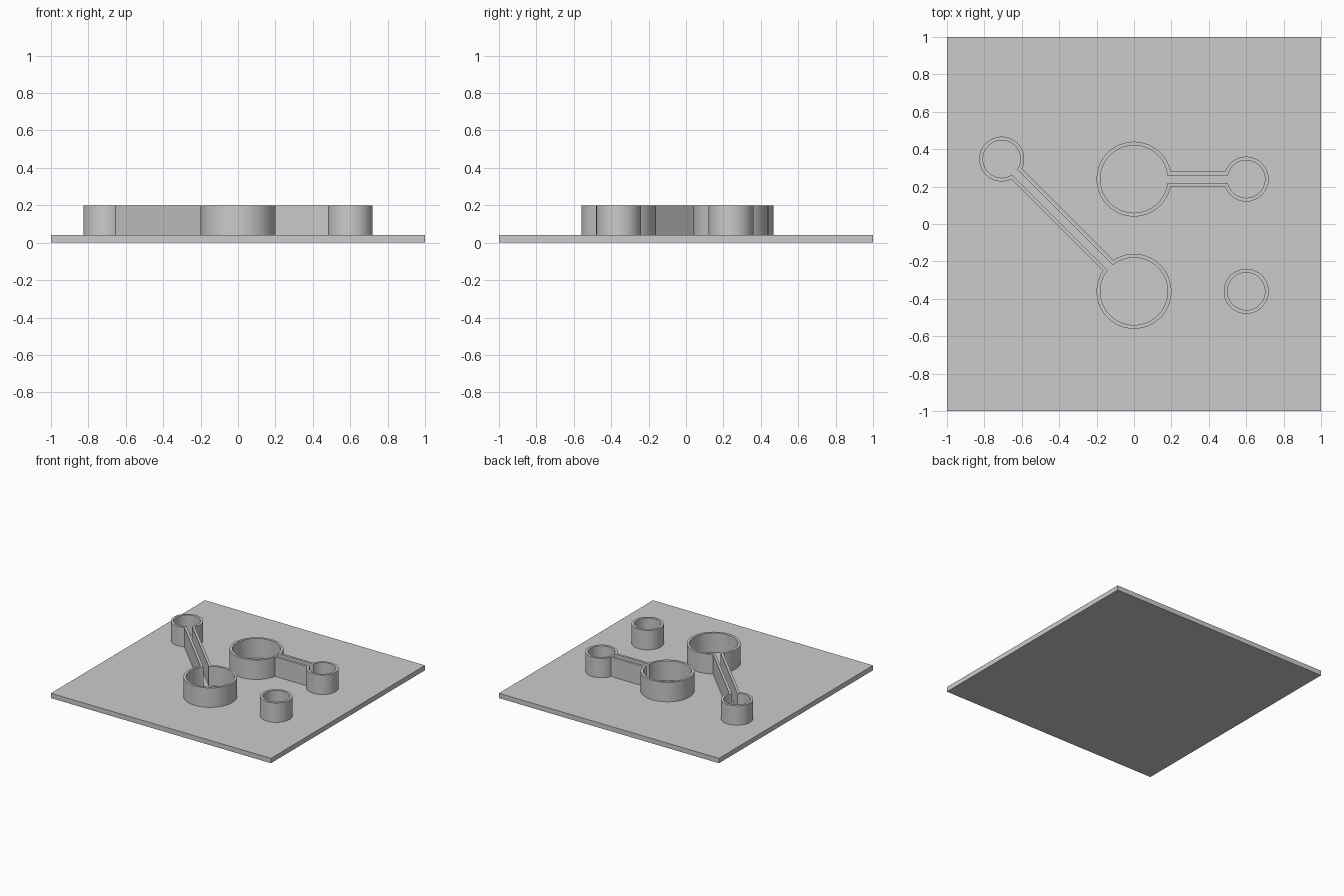
import bpy, bmesh
from math import asin, cos, sin, pi, radians
from mathutils import Matrix, Vector

if "Cube" in bpy.data.objects:
    bpy.data.objects.remove(bpy.data.objects["Cube"], do_unlink=True)

BASE, TOP, WALL = 0.04, 0.2, 0.02
BIG, SMALL, CHANNEL = 0.2, 0.12, 0.04

grey = bpy.data.materials.new("plain grey")
grey.use_nodes = True
colour = (0.6, 0.6, 0.6, 1)
grey.diffuse_color = colour
grey.node_tree.nodes["Principled BSDF"].inputs["Base Color"].default_value = colour


def arc(x, radius, start, end, steps):
    angles = [start + (end - start) * i / steps for i in range(steps + 1)]
    return [Vector((x + radius * cos(a), radius * sin(a), 0)) for a in angles]


def ring_outline(inset):
    return arc(0, SMALL - inset, 0, 2 * pi, 96)[:-1]


def dumbbell_outline(inset, length):
    """Large circle at the origin joined by a straight neck to a small one."""
    big, small, half = BIG - inset, SMALL - inset, CHANNEL - inset
    a, b = asin(half / big), asin(half / small)
    return (arc(0, big, a, 2 * pi - a, 96)
            + arc(length, small, b - pi, pi - b, 80))


def make_object(name, bm):
    bmesh.ops.recalc_face_normals(bm, faces=bm.faces)
    mesh = bpy.data.meshes.new(name)
    bm.to_mesh(mesh)
    bm.free()
    mesh.materials.append(grey)
    obj = bpy.data.objects.new(name, mesh)
    bpy.context.collection.objects.link(obj)
    return obj


def make_wall(name, outer, inner, position, turn=0):
    """Upright wall between two outlines with matching points."""
    bm = bmesh.new()
    place = Matrix.Translation(position) @ Matrix.Rotation(turn, 4, "Z")
    loops = [[bm.verts.new(place @ (p + Vector((0, 0, z)))) for p in line]
             for line, z in ((outer, BASE), (outer, TOP), (inner, TOP), (inner, BASE))]
    count = len(outer)
    for k in range(4):
        low, high = loops[k], loops[(k + 1) % 4]
        for i in range(count):
            j = (i + 1) % count
            bm.faces.new((low[i], low[j], high[j], high[i]))
    obj = make_object(name, bm)
    bpy.ops.object.select_all(action="DESELECT")
    obj.select_set(True)
    bpy.context.view_layer.objects.active = obj
    bpy.ops.object.shade_smooth_by_angle(angle=radians(20))


# Base plate
bm = bmesh.new()
bmesh.ops.create_cube(bm, size=1, matrix=Matrix.Translation((0, 0, BASE / 2))
                      @ Matrix.Diagonal((2, 2, BASE, 1)))
make_object("base_plate", bm)

# Two pairs of wells joined by open channels
for name, y, length, turn in (("straight_well_pair", 0.24, 0.6, 0),
                              ("diagonal_well_pair", -0.36, 1.0, radians(135))):
    make_wall(name, dumbbell_outline(0, length), dumbbell_outline(WALL, length),
              (0, y, 0), turn)

# Single small well
make_wall("single_well", ring_outline(0), ring_outline(WALL), (0.6, -0.36, 0))
